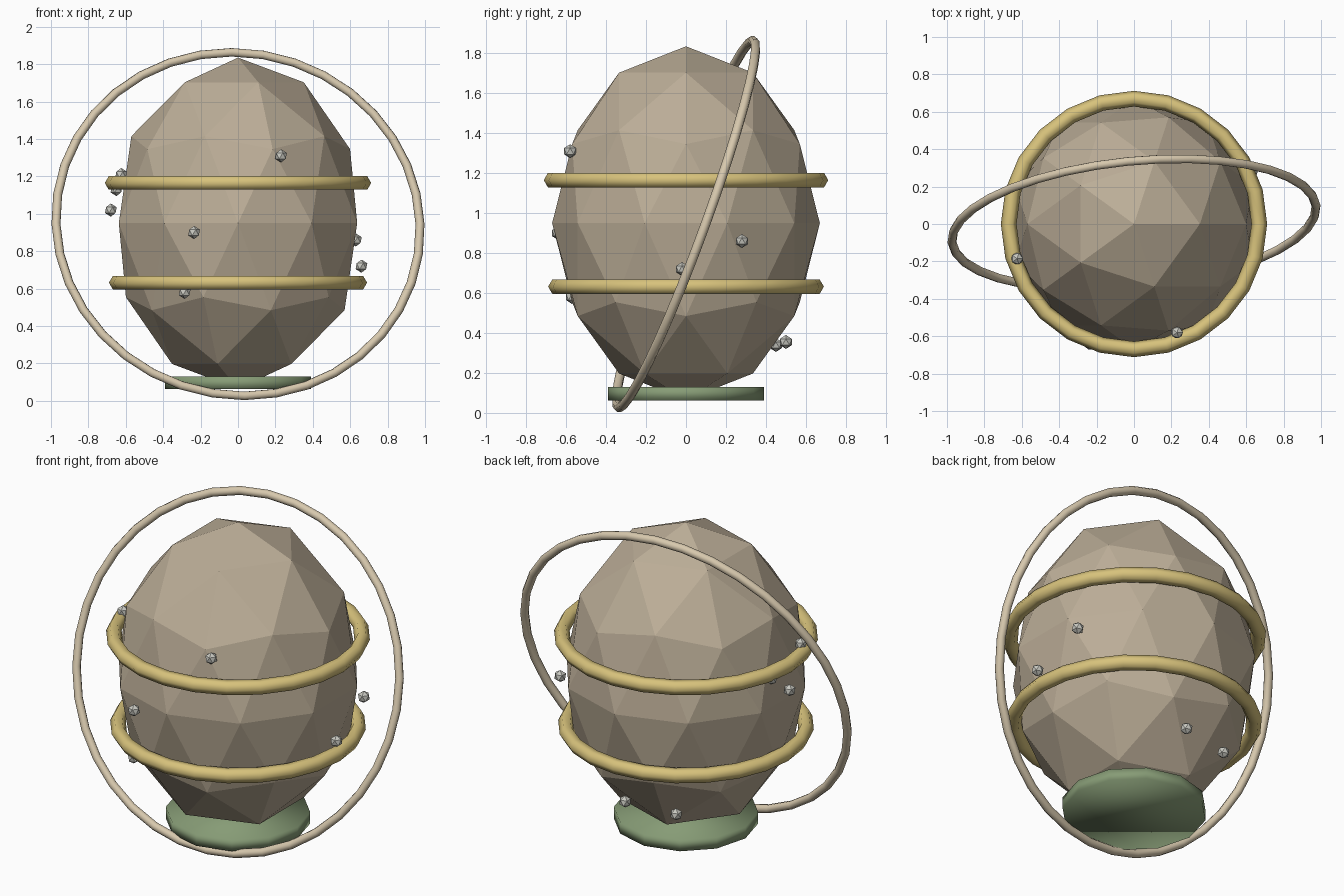
import bpy

cube = bpy.data.objects.get("Cube")
if cube:
    bpy.data.objects.remove(cube, do_unlink=True)


def material(name, rgb):
    m = bpy.data.materials.new(name)
    m.use_nodes = True
    m.diffuse_color = (*rgb, 1)
    m.node_tree.nodes["Principled BSDF"].inputs["Base Color"].default_value = (*rgb, 1)
    return m


stone = material("warm_stone", (0.50, 0.42, 0.31))
gold = material("gold", (0.68, 0.54, 0.20))
ivory = material("ivory", (0.68, 0.58, 0.42))
green = material("moss_green", (0.24, 0.33, 0.18))
silver = material("pale_silver", (0.58, 0.58, 0.53))


def finish(name, mat, smooth=False):
    ob = bpy.context.object
    ob.name = name
    ob.data.materials.append(mat)
    if smooth:
        bpy.ops.object.shade_smooth()
    else:
        bpy.ops.object.shade_flat()
    return ob


def ring(name, mat, major, minor, z, sides, rotation=(0, 0, 0), around=24):
    bpy.ops.mesh.primitive_torus_add(
        major_radius=major, minor_radius=minor, major_segments=around,
        minor_segments=sides, location=(0, 0, z), rotation=rotation)
    return finish(name, mat, smooth=True)


# Faceted egg body
bpy.ops.mesh.primitive_ico_sphere_add(subdivisions=2, radius=1, location=(0, 0, 0.95))
body = finish("egg_body", stone)
body.scale = (0.67, 0.67, 0.885)

# Round foot
bpy.ops.mesh.primitive_cylinder_add(vertices=12, radius=0.39, depth=0.067,
                                    location=(0, 0, 0.096))
finish("foot", green, smooth=True)

# Bands around the body and the tilted orbit ring
ring("upper_band", gold, 0.670, 0.042, 1.165, 6)
ring("lower_band", gold, 0.648, 0.042, 0.632, 6)
ring("orbit_ring", ivory, 0.978, 0.024, 0.945, 8, rotation=(1.22, 0, 0.1), around=36)

# Small studs scattered over the surface
studs = [
    (0.23, -0.58, 1.31), (-0.235, -0.64, 0.90), (-0.625, -0.185, 1.21),
    (-0.65, 0.13, 1.13), (-0.68, 0.0, 1.02), (0.66, -0.02, 0.72),
    (0.63, 0.28, 0.86), (-0.285, -0.57, 0.58), (-0.25, 0.45, 0.34),
    (0.05, 0.50, 0.355),
]
for i, spot in enumerate(studs, 1):
    bpy.ops.mesh.primitive_ico_sphere_add(subdivisions=1, radius=0.035, location=spot)
    finish(f"stud_{i}", silver)
